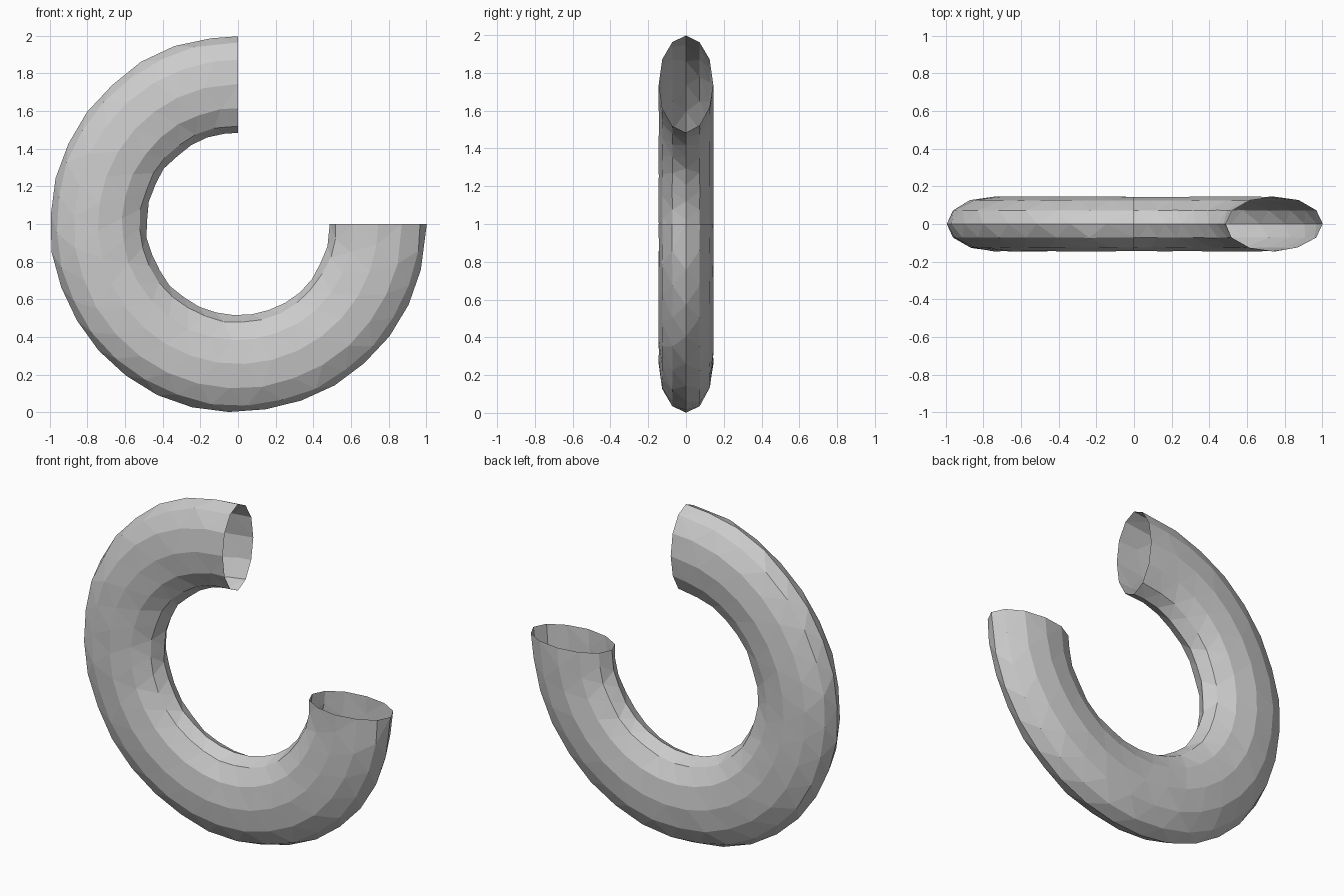
import bpy, math, random

if "Cube" in bpy.data.objects:
    bpy.data.objects.remove(bpy.data.objects["Cube"])

random.seed(4)

SEGS, SIDES = 24, 12          # steps along the arc, sides of the tube
MID_R = 0.744                 # radius of the tube's centre line
HALF_W, HALF_D = 0.256, 0.145 # elliptical section: radial and depth


def tube_point(i, j):
    end = i in (0, SEGS)
    # neighbouring long lines are staggered to give a faceted triangle pattern
    step = i if end else i + (0.25 if j % 2 else -0.25)
    arc = math.radians(90 + 270 * step / SEGS)
    t = 2 * math.pi * j / SIDES
    wobble = random.uniform(-0.005, 0.005)
    r = MID_R + (HALF_W + wobble) * math.cos(t)
    y = (HALF_D + wobble * 0.4) * math.sin(t)
    return (r * math.cos(arc), y, 1 + r * math.sin(arc))


# Three-quarter ring, open at both ends
verts = [tube_point(i, j) for i in range(SEGS + 1) for j in range(SIDES)]
faces = []
for i in range(SEGS):
    for j in range(SIDES):
        k = (j + 1) % SIDES
        a, b = i * SIDES + j, i * SIDES + k
        c, d = b + SIDES, a + SIDES
        # split each quad along its shorter diagonal
        faces += [(a, d, b), (d, c, b)] if k % 2 else [(a, c, b), (a, d, c)]
        if k % 2:
            faces[-2:] = [(a, d, b), (b, d, c)]

mesh = bpy.data.meshes.new("open_ring_tube")
mesh.from_pydata(verts, [], [f[::-1] for f in faces])
mesh.update()
ring = bpy.data.objects.new("open_ring_tube", mesh)
bpy.context.collection.objects.link(ring)

# Consistent outward normals
bpy.context.view_layer.objects.active = ring
ring.select_set(True)
bpy.ops.object.mode_set(mode='EDIT')
bpy.ops.mesh.select_all(action='SELECT')
bpy.ops.mesh.normals_make_consistent(inside=False)
bpy.ops.object.mode_set(mode='OBJECT')
